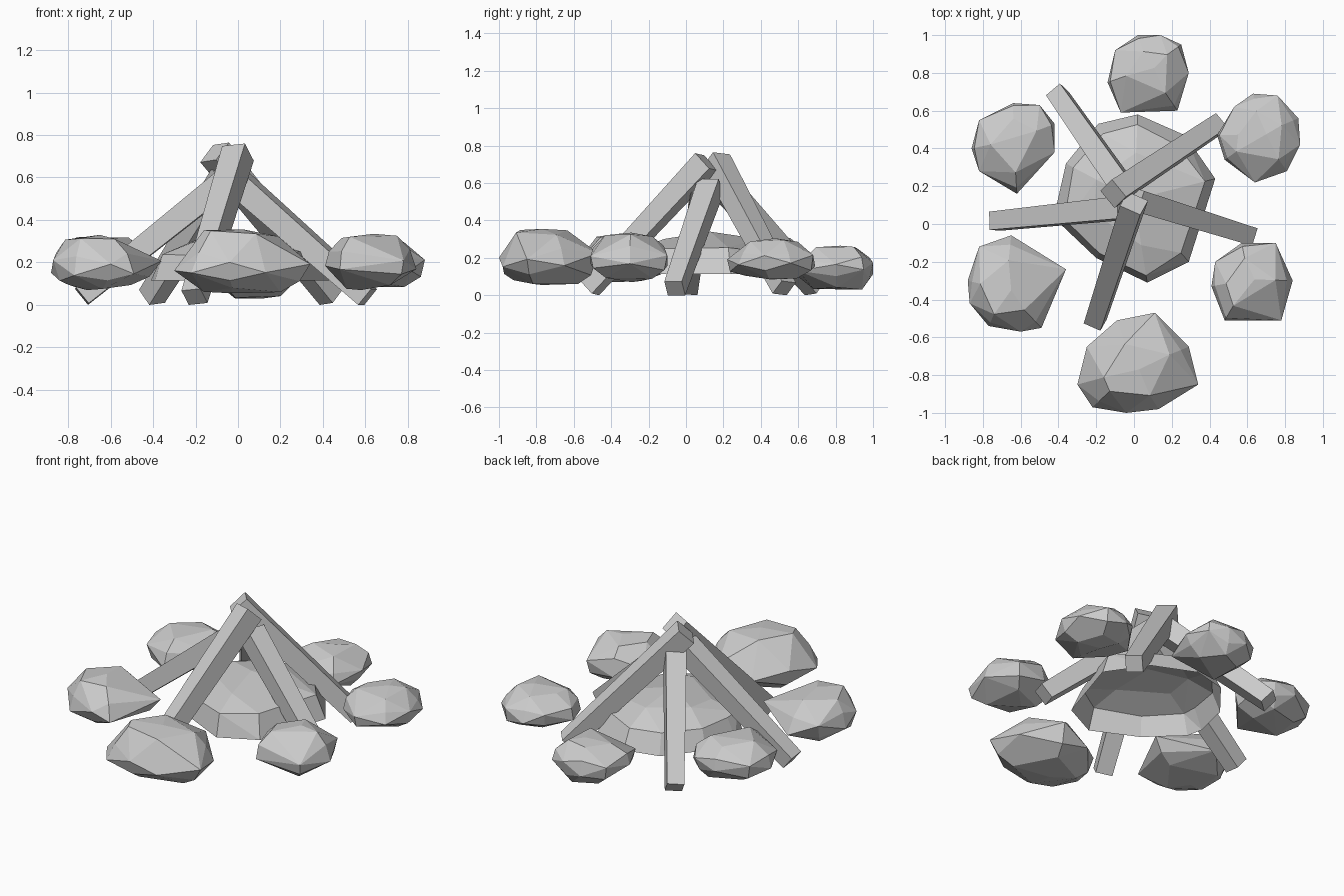
import bpy, bmesh, random
from math import sin, cos, radians
from mathutils import Vector

if "Cube" in bpy.data.objects:
    bpy.data.objects.remove(bpy.data.objects["Cube"])


def finish(name, bm):
    mesh = bpy.data.meshes.new(name)
    bm.to_mesh(mesh)
    bm.free()
    bpy.context.collection.objects.link(bpy.data.objects.new(name, mesh))


def hull_of(points):
    """Faceted convex skin around the points, with near-flat faces merged."""
    bm = bmesh.new()
    for p in points:
        bm.verts.new(p)
    hull = bmesh.ops.convex_hull(bm, input=bm.verts[:])
    inner = {v for v in hull["geom_interior"] if isinstance(v, bmesh.types.BMVert)}
    bmesh.ops.delete(bm, geom=list(inner), context='VERTS')
    bmesh.ops.dissolve_limit(bm, angle_limit=0.14, verts=bm.verts[:], edges=bm.edges[:])
    bmesh.ops.recalc_face_normals(bm, faces=bm.faces[:])
    return bm


def stone(name, outline, z0, zm, z1, seed, full=0.92):
    """Chunky stone: zigzag belt, a slightly smaller opposite belt, top and bottom rings."""
    rng = random.Random(seed)
    n = len(outline)
    cx = sum(p[0] for p in outline) / n
    cy = sum(p[1] for p in outline) / n
    h = z1 - z0
    pts = []

    def add(x, y, s, z):
        pts.append((cx + (x - cx) * s, cy + (y - cy) * s, z))

    for i, (x, y) in enumerate(outline):
        sign = 1 if i % 2 else -1
        add(x, y, 1, zm + sign * rng.uniform(0.03, 0.16) * h)
        add(x, y, full + rng.uniform(-0.06, 0.03), zm - sign * rng.uniform(0.16, 0.26) * h)
        if i % 2 == 0:
            add(x, y, rng.uniform(0.5, 0.68), z1 - rng.uniform(0, 0.12) * h)
        else:
            add(x, y, rng.uniform(0.5, 0.68), z0 + rng.uniform(0, 0.1) * h)
    add(cx + 0.03, cy, 1, z1)
    add(cx - 0.03, cy, 1, z0)
    finish(name, hull_of(pts))


def log(name, foot, tip, roll=0, w0=0.097, w1=0.118):
    """Square, slightly tapered beam leaning from foot to tip, resting on the ground."""
    foot, tip = Vector(foot), Vector(tip)
    axis = (tip - foot).normalized()
    right = axis.cross(Vector((0, 0, 1))).normalized()
    above = right.cross(axis)
    r = radians(roll)
    side = right * cos(r) + above * sin(r)
    up = above * cos(r) - right * sin(r)
    pts = [c + (side * a + up * b) * w / 2
           for c, w in ((foot, w0), (tip, w1)) for a in (-1, 1) for b in (-1, 1)]
    low = min(p.z for p in pts)
    finish(name, hull_of([p - Vector((0, 0, low)) for p in pts]))


# Ring of stones
stone("back_stone", [(-.14, .75), (-.10, .92), (.02, 1), (.14, 1), (.25, .95),
                     (.29, .8), (.23, .6), (-.07, .59)], .03, .145, .265, 1)
stone("back_right_stone", [(.44, .47), (.53, .62), (.63, .69), (.76, .68), (.87, .56),
                           (.88, .42), (.81, .28), (.64, .22), (.48, .34)], .085, .18, .305, 2)
stone("front_right_stone", [(.41, -.33), (.43, -.2), (.57, -.1), (.75, -.1), (.84, -.3),
                            (.78, -.51), (.48, -.51)], .07, .2, .335, 3)
stone("front_stone", [(-.3, -.85), (-.25, -.65), (-.09, -.51), (.11, -.47), (.29, -.65),
                      (.34, -.85), (.13, -.98), (-.04, -1), (-.22, -.97)], .055, .18, .355, 4, 0.86)
stone("front_left_stone", [(-.88, -.3), (-.82, -.12), (-.65, -.06), (-.36, -.24), (-.49, -.55),
                           (-.6, -.57), (-.77, -.54), (-.87, -.42)], .07, .18, .33, 5, 0.88)
stone("back_left_stone", [(-.86, .4), (-.82, .55), (-.64, .64), (-.5, .63), (-.42, .53),
                          (-.42, .38), (-.62, .16), (-.82, .28)], .09, .2, .32, 6)

# Broad central mound: a faceted dome, open underneath
rim = [(-.41, .1), (-.36, .32), (-.19, .53), (.02, .58), (.27, .47),
       (.43, .24), (.29, -.2), (.07, -.31), (-.2, -.18), (-.39, 0)]
rng = random.Random(7)
dome = [(x, y, .115) for x, y in rim]
for i, (px, py) in enumerate(rim):
    s = rng.uniform(.84, .92)
    dome.append((px * s, .13 + (py - .13) * s, rng.uniform(.23, .26)))
    if i % 2:
        dome.append((px * .55, .13 + (py - .13) * .55, rng.uniform(.29, .32)))
dome.append((0, .13, .34))
bm = hull_of(dome)
bmesh.ops.delete(bm, geom=[f for f in bm.faces if f.normal.z < -0.95], context='FACES')
finish("centre_mound", bm)

# Leaning logs
log("front_log", (-.205, -.515, .035), (0, .11, .71), 8)
log("right_log", (.61, -.06, .035), (0, .13, .575))
log("back_right_log", (.44, .525, .035), (-.11, .16, .715), -8)
log("back_left_log", (-.405, .69, .035), (-.05, .18, .60), -8)
log("left_log", (-.735, .015, .035), (-.05, .085, .585), 6)
